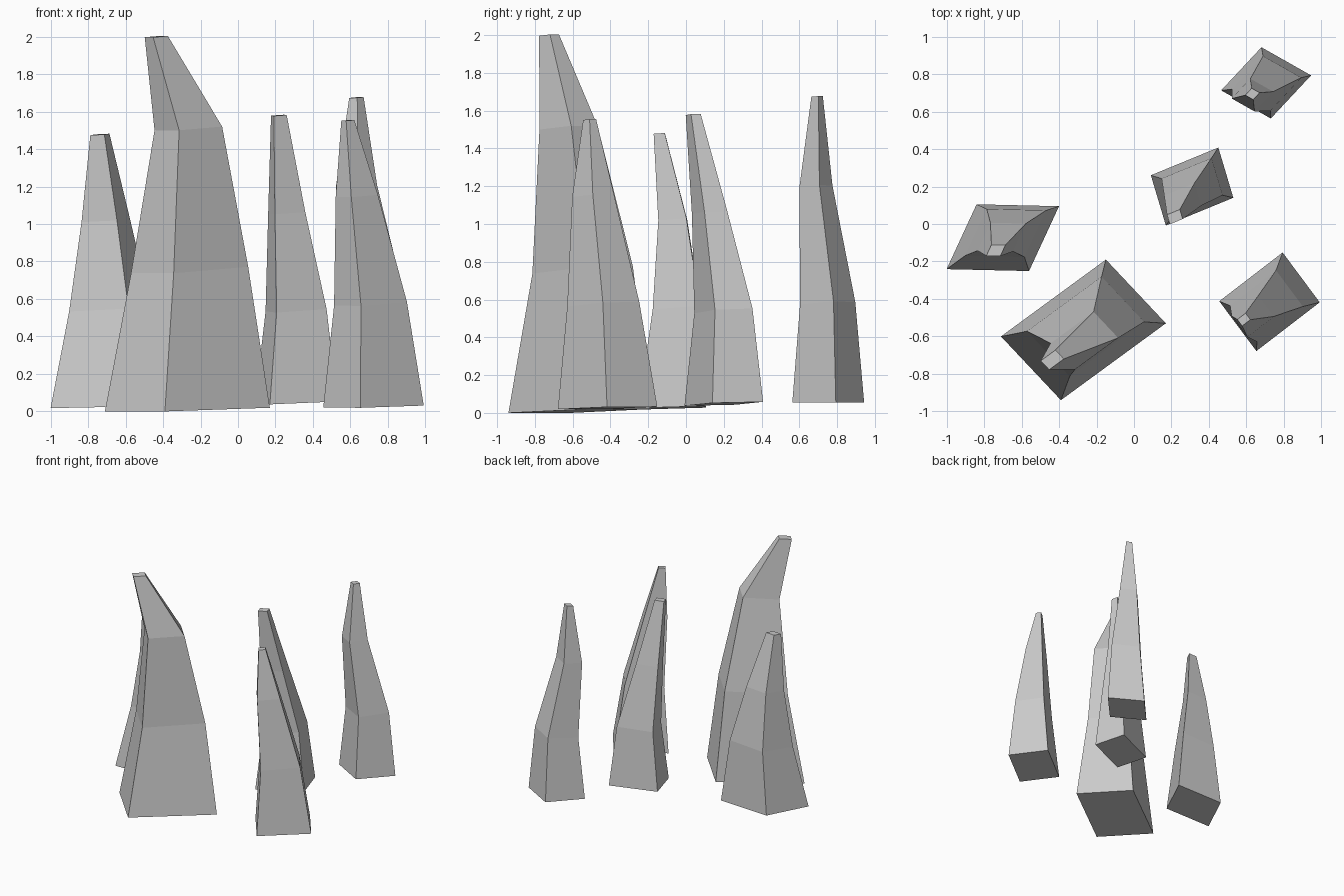
import bpy, bmesh
from mathutils import Vector


def spire(name, r, b, rings, base_tilt=0.02):
    """Four-sided tapering spike. r, b: half diagonals of the base; rings: (x, y, z, scale)."""
    bm = bmesh.new()
    r, b = Vector(r), Vector(b)
    loops = []
    for i, (x, y, z, s) in enumerate(rings):
        tilt = base_tilt if i == 0 else 0.05
        loop = []
        for d in (-r, -b, r, b):
            d = d * s
            loop.append(bm.verts.new((x + d.x, y + d.y, z + tilt * (d.x + d.y))))
        loops.append(loop)
    # side walls between neighbouring rings
    for lo, hi in zip(loops, loops[1:]):
        for k in range(4):
            n = (k + 1) % 4
            bm.faces.new((lo[k], lo[n], hi[n], hi[k]))
    # base and tip caps
    bm.faces.new(loops[0][::-1])
    bm.faces.new(loops[-1])
    bmesh.ops.recalc_face_normals(bm, faces=bm.faces)
    mesh = bpy.data.meshes.new(name)
    bm.to_mesh(mesh)
    bm.free()
    obj = bpy.data.objects.new(name, mesh)
    bpy.context.collection.objects.link(obj)
    return obj


# Tallest spike, front left
spire("large_spike", (0.44, 0.035), (0.12, 0.375), [
    (-0.27, -0.565, 0.01, 1), (-0.258, -0.547, 0.755, 0.71),
    (-0.265, -0.622, 1.51, 0.41), (-0.436, -0.725, 2.0, 0.14)])

# Left spike
spire("left_spike", (0.30, 0.168), (-0.14, 0.178), [
    (-0.70, -0.073, 0.027, 1), (-0.685, -0.048, 0.55, 0.72),
    (-0.706, -0.07, 1.02, 0.43), (-0.737, -0.141, 1.478, 0.17)])

# Centre spike
spire("centre_spike", (0.22, -0.06), (0.14, 0.208), [
    (0.31, 0.2, 0.048, 1), (0.31, 0.198, 0.54, 0.74),
    (0.26, 0.125, 1.06, 0.45), (0.218, 0.038, 1.58, 0.19)], 0.03)

# Front right spike
spire("front_right_spike", (0.268, -0.003), (0.07, 0.263), [
    (0.723, -0.415, 0.026, 1), (0.707, -0.438, 0.575, 0.725),
    (0.634, -0.492, 1.15, 0.42), (0.586, -0.51, 1.553, 0.13)])

# Back right spike
spire("back_right_spike", (0.24, 0.04), (-0.025, 0.19), [
    (0.705, 0.753, 0.056, 1), (0.708, 0.75, 0.58, 0.77),
    (0.632, 0.688, 1.2, 0.46), (0.632, 0.694, 1.675, 0.16)], 0.0)
